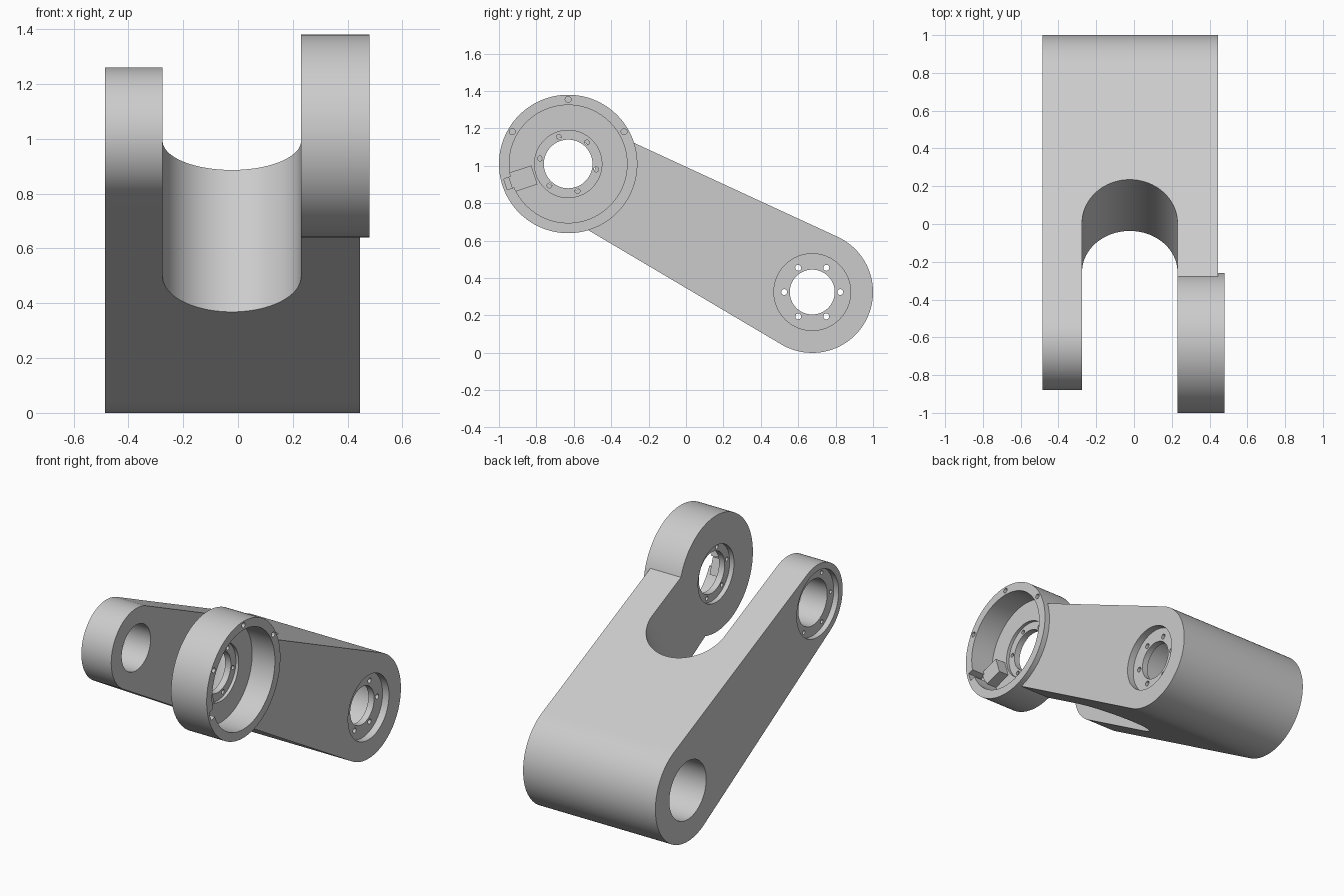
import bpy, bmesh
from math import sin, cos, pi, atan2, asin, hypot, radians
from mathutils import Vector

if "Cube" in bpy.data.objects:
    bpy.data.objects.remove(bpy.data.objects["Cube"])

grey = bpy.data.materials.new("plain grey")
grey.use_nodes = True
grey.diffuse_color = (0.6, 0.6, 0.6, 1)
grey.node_tree.nodes["Principled BSDF"].inputs["Base Color"].default_value = (0.6, 0.6, 0.6, 1)

# Main layout: fork pivot, base pivot and the outer and inner fork planes
FORK, FORK_R = Vector((-0.63, 1.01)), 0.25
BASE, BASE_R = Vector((0.675, 0.325)), 0.325
LEFT, SLOT_L, SLOT_R, RIGHT, CUP_TOP = -0.485, -0.275, 0.23, 0.445, 0.48
axis = BASE - FORK
tilt = atan2(axis.y, axis.x)


def arc(centre, r, start, end, n=64):
    return [(centre[0] + r * cos(start + (end - start) * i / n),
             centre[1] + r * sin(start + (end - start) * i / n)) for i in range(n + 1)]


def solid(name, loops, place, low, high):
    """Extrude each outline from low to high; place maps (u, v, w) to space."""
    bm = bmesh.new()
    for pts in loops:
        a = [bm.verts.new(place(u, v, low)) for u, v in pts]
        b = [bm.verts.new(place(u, v, high)) for u, v in pts]
        bm.faces.new(a[::-1])
        bm.faces.new(b)
        for i in range(len(pts)):
            j = (i + 1) % len(pts)
            bm.faces.new((a[i], a[j], b[j], b[i]))
    bmesh.ops.recalc_face_normals(bm, faces=bm.faces)
    mesh = bpy.data.meshes.new(name)
    bm.to_mesh(mesh)
    bm.free()
    mesh.materials.append(grey)
    obj = bpy.data.objects.new(name, mesh)
    bpy.context.collection.objects.link(obj)
    return obj


def across(u, v, w):
    return (w, u, v)


def circle(centre, r, n=96):
    return arc(centre, r, 0, 2 * pi * (n - 1) / n, n - 1)


def hole_ring(centre, ring, r, angles):
    return [circle((centre[0] + ring * cos(radians(t)), centre[1] + ring * sin(radians(t))), r, 16)
            for t in angles]


def combine(target, tool, operation="DIFFERENCE"):
    mod = target.modifiers.new("join", "BOOLEAN")
    mod.operation, mod.solver, mod.object = operation, "EXACT", tool
    bpy.context.view_layer.objects.active = target
    bpy.ops.object.modifier_apply(modifier=mod.name)
    bpy.data.objects.remove(tool)


def bore(loops, low, high):
    combine(arm, solid("cutter", loops, across, low, high))


# Tapered arm body
spread = pi / 2 + asin((BASE_R - FORK_R) / axis.length)
profile = (arc(BASE, BASE_R, tilt - spread, tilt + spread)
           + arc(FORK, FORK_R, tilt + spread, tilt + 2 * pi - spread))
arm = solid("fork_arm", [profile], across, LEFT, RIGHT)

# Round cup on the fork's left-hand prong
combine(arm, solid("cup", [circle(FORK, 0.37, 128)], across, 0.2, CUP_TOP), "UNION")

# Round-ended fork slot, cut square to the arm's axis
d = axis.normalized()


def along_arm(s, x, w):
    p = FORK + d * s + Vector((-d.y, d.x)) * w
    return (x, p.x, p.y)


half = (SLOT_R - SLOT_L) / 2
slot = arc((0.571, (SLOT_L + SLOT_R) / 2), half, -pi / 2, pi / 2) + [(-1, SLOT_R), (-1, SLOT_L)]
combine(arm, solid("cutter", [slot], along_arm, -1, 1))

# Cup interior, its stepped floor, bore and screw holes
bore([circle(FORK, 0.315)], 0.32, 0.6)
bore([circle(FORK, 0.18)], 0.30, 0.4)
bore([circle(FORK, 0.18)], 0.1, 0.26)
bore([circle(FORK, 0.13)], 0.1, 0.6)
bore(hole_ring(FORK, 0.153, 0.013, range(-11, 349, 60)), 0.2, 0.4)
bore(hole_ring(FORK, 0.345, 0.016, (30, 90, 150)), 0.42, 0.6)

# Cable block in the cup and its notch in the rim
out = Vector((cos(radians(198)), sin(radians(198))))
side = Vector((-out.y, out.x))


def radial_box(near, far, width):
    return [tuple(FORK + out * r + side * w) for r, w in
            ((near, -width), (far, -width), (far, width), (near, width))]


bore([radial_box(0.29, 0.352, 0.03)], 0.38, 0.6)
combine(arm, solid("cable_block", [radial_box(0.19, 0.325, 0.053)], across, 0.31, 0.39), "UNION")

# Plain prong: bearing bore with a shallow outer recess and small screw holes
bore([circle(FORK, 0.145)], -0.6, -0.2)
bore([circle(FORK, 0.21)], -0.6, LEFT + 0.035)
bore(hole_ring(FORK, 0.18, 0.012, range(0, 360, 60)), -0.6, LEFT + 0.08)

# Base pivot: wide bore on one side, recessed drilled flange on the other
bore([circle(BASE, 0.185)], -0.6, 0.36)
bore([circle(BASE, 0.205)], 0.4, 0.6)
bore([circle(BASE, 0.12)], 0.3, 0.6)
bore(hole_ring(BASE, 0.15, 0.016, range(0, 360, 60)), 0.3, 0.6)

# Smooth round walls, crisp edges
bpy.ops.object.select_all(action="DESELECT")
arm.select_set(True)
bpy.context.view_layer.objects.active = arm
bpy.ops.object.shade_smooth_by_angle(angle=radians(30))
